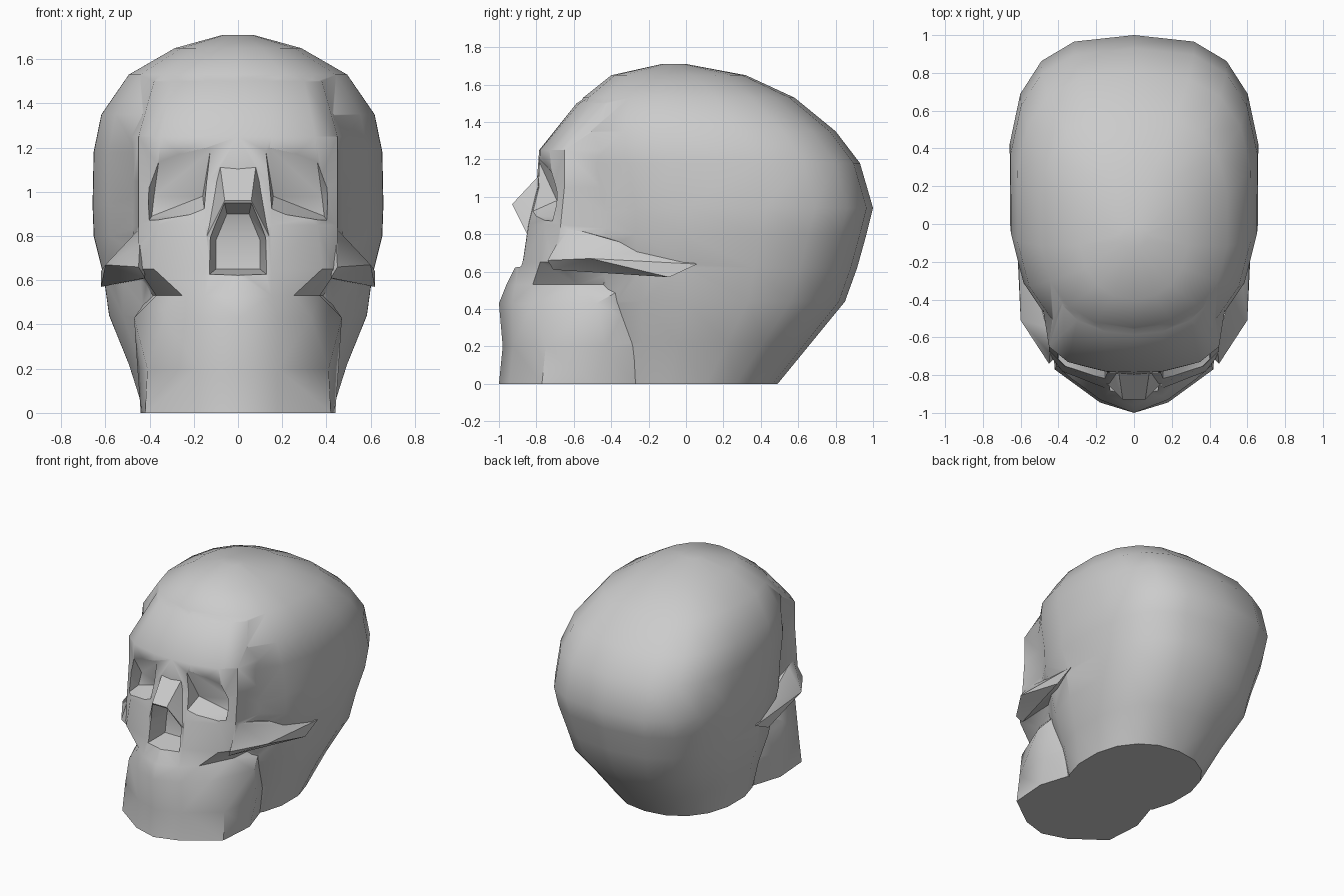
import bpy, bmesh, math

old = bpy.data.objects.get("Cube")
if old:
    bpy.data.objects.remove(old)

bone = bpy.data.materials.new("bone grey")
bone.use_nodes = True
GREY = (0.6, 0.6, 0.6, 1)
bone.diffuse_color = GREY
bone.node_tree.nodes["Principled BSDF"].inputs["Base Color"].default_value = GREY


def finish(name, bm):
    bmesh.ops.recalc_face_normals(bm, faces=bm.faces)
    mesh = bpy.data.meshes.new(name)
    bm.to_mesh(mesh)
    bm.free()
    mesh.materials.append(bone)
    obj = bpy.data.objects.new(name, mesh)
    bpy.context.collection.objects.link(obj)
    return obj


def loft(name, rings):
    """Skin closed rings of points from bottom to top and cap the ends."""
    bm = bmesh.new()
    rows = [[bm.verts.new(p) for p in ring] for ring in rings]
    count = len(rows[0])
    for low, high in zip(rows, rows[1:]):
        for i in range(count):
            j = (i + 1) % count
            bm.faces.new((low[i], low[j], high[j], high[i]))
    bm.faces.new(rows[0])
    bm.faces.new(rows[-1])
    bmesh.ops.triangulate(bm, faces=[f for f in bm.faces if len(f.verts) == 4])
    return finish(name, bm)


def hull(name, points, side=1):
    bm = bmesh.new()
    for x, y, z in points:
        bm.verts.new((x * side, y, z))
    bmesh.ops.convex_hull(bm, input=bm.verts)
    return finish(name, bm)


def both(points):
    return points + [(-x, y, z) for x, y, z in points]


def combine(target, other, operation):
    mod = target.modifiers.new(operation, 'BOOLEAN')
    mod.operation = operation
    mod.solver = 'EXACT'
    mod.object = other
    bpy.context.view_layer.objects.active = target
    bpy.ops.object.modifier_apply(modifier=mod.name)
    bpy.data.objects.remove(other)


# Cranium: height, front, back, half width, squareness of front and back
SIDES = 18
cranium_rows = [
    (0, -.46, .49, .43, 2.3, 2.2),
    (.22, -.5, .67, .50, 2.3, 2.4),
    (.44, -.55, .85, .59, 2.3, 2.6),
    (.62, -.6, .915, .615, 2.3, 2.7),
    (.80, -.63, .965, .66, 2.3, 2.8),
    (.94, -.64, 1, .665, 2.3, 2.9),
    (1.18, -.66, .93, .66, 2.4, 2.9),
    (1.35, -.65, .80, .625, 2.4, 2.8),
    (1.53, -.55, .58, .50, 2.4, 2.6),
    (1.65, -.40, .32, .29, 2.2, 2.3),
    (1.71, -.13, .0, .07, 2, 2),
]


def oval(z, front, back, half, front_power, back_power):
    ring = []
    for i in range(SIDES):
        a = math.tau * i / SIDES
        s, c = math.sin(a), math.cos(a)
        power = back_power if c > 0 else front_power
        x = math.copysign(abs(s) ** (2 / power), s) * half
        y = math.copysign(abs(c) ** (2 / power), c) * (back - front) / 2
        ring.append((x, y + (back + front) / 2, z))
    return ring


skull = loft("skull", [oval(*row) for row in cranium_rows])

# Face and jaw: half outline at each height, from the middle outwards
face_rows = {
    0: [(0, -1), (.18, -.945), (.42, -.77), (.44, -.49), (.37, -.27)],
    .2: [(0, -.98), (.18, -.925), (.41, -.75), (.455, -.43), (.4, -.28)],
    .43: [(0, -1), (.18, -.93), (.33, -.82), (.47, -.48), (.4, -.3)],
    .53: [(0, -.96), (.15, -.91), (.25, -.82), (.37, -.58), (.4, -.3)],
    .65: [(0, -.9), (.15, -.87), (.38, -.78), (.45, -.69), (.47, -.3)],
    .85: [(0, -.86), (.15, -.84), (.36, -.76), (.45, -.67), (.48, -.4)],
    1.05: [(0, -.8), (.13, -.79), (.37, -.71), (.45, -.65), (.48, -.4)],
    1.25: [(0, -.785), (.15, -.78), (.35, -.73), (.45, -.65), (.49, -.4)],
    1.5: [(0, -.585), (.15, -.57), (.3, -.51), (.38, -.43), (.42, -.2)],
    1.6: [(0, -.42), (.12, -.41), (.22, -.37), (.27, -.3), (.3, -.1)],
}
rings = []
for z, half in face_rows.items():
    mirrored = [(-x, y) for x, y in reversed(half[1:])]
    rings.append([(x, y, z) for x, y in half + mirrored])
combine(skull, loft("face", rings), 'UNION')

# Cheekbones running back into the temples, and eye sockets
for side in (1, -1):
    arch = [(.44, -.64, .84), (.45, -.74, .66), (.6, -.51, .67), (.42, -.71, .61),
            (.62, -.09, .57), (.62, .06, .64), (.45, -.3, .6), (.45, -.3, .75)]
    combine(skull, hull("cheekbone", arch, side), 'UNION')
    socket = [(.12, -.8, 1.22), (.35, -.77, 1.2), (.43, -.8, 1.07),
              (.42, -.87, .84), (.15, -.87, .9), (.13, -.87, 1.1),
              (.16, -.69, .98), (.38, -.6, .98), (.39, -.62, .89)]
    combine(skull, hull("socket_cutter", socket, side), 'DIFFERENCE')

# Nasal bone
bridge = both([(.08, -.79, 1.11), (.06, -.93, .96), (.15, -.84, .78),
               (.14, -.76, .94), (.11, -.6, 1.1), (.13, -.6, .8)])
combine(skull, hull("nasal_bone", bridge), 'UNION')

# Nose opening
opening = both([(.065, -1, .97), (.15, -1, .81), (.15, -1, .61),
                (.05, -.74, .9), (.1, -.7, .78), (.1, -.72, .65)])
combine(skull, hull("nose_cutter", opening), 'DIFFERENCE')

bpy.ops.object.select_all(action='DESELECT')
skull.select_set(True)
bpy.context.view_layer.objects.active = skull
bpy.ops.object.shade_smooth_by_angle(angle=math.radians(38))
